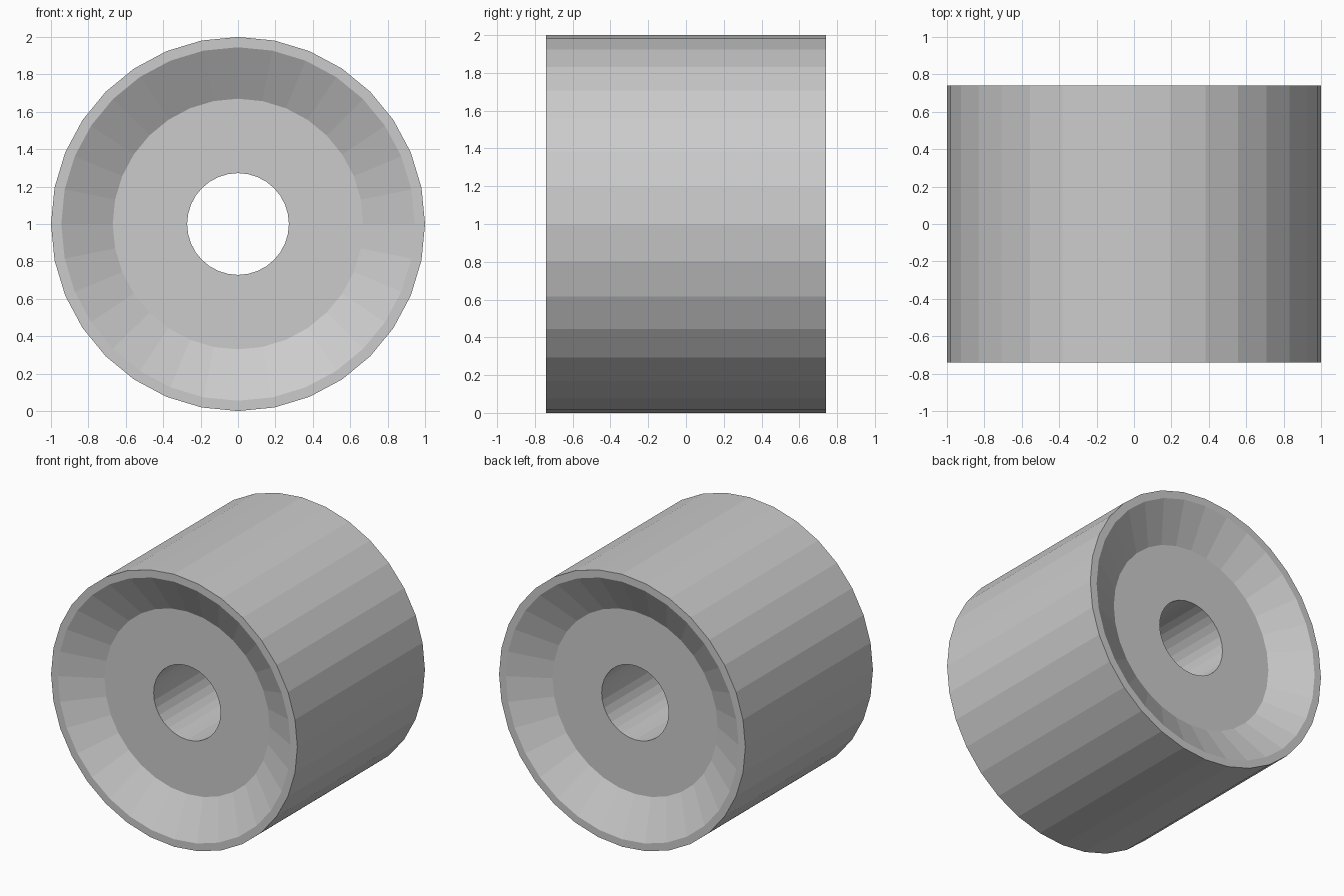
import bpy, bmesh, math

cube = bpy.data.objects.get("Cube")
if cube:
    bpy.data.objects.remove(cube, do_unlink=True)

SIDES = 32
HALF_WIDTH = 0.74
RECESS = 0.15

grey = bpy.data.materials.new("light_grey")
grey.use_nodes = True
colour = (0.6, 0.6, 0.6, 1)
grey.diffuse_color = colour
grey.node_tree.nodes["Principled BSDF"].inputs["Base Color"].default_value = colour

# Half profile as (radius, y): outer edge, rim, dished wall, bore
half = [(1.0, HALF_WIDTH), (0.945, HALF_WIDTH),
        (0.67, HALF_WIDTH - RECESS), (0.272, HALF_WIDTH - RECESS)]
profile = half + [(r, -y) for r, y in reversed(half)]

# Roller: closed profile turned around the y axis
bm = bmesh.new()
rings = []
for r, y in profile:
    ring = []
    for i in range(SIDES):
        a = 2 * math.pi * i / SIDES
        ring.append(bm.verts.new((r * math.cos(a), y, 1 + r * math.sin(a))))
    rings.append(ring)
for k, ring in enumerate(rings):
    following = rings[(k + 1) % len(rings)]
    for i in range(SIDES):
        j = (i + 1) % SIDES
        bm.faces.new((ring[i], ring[j], following[j], following[i]))
bmesh.ops.recalc_face_normals(bm, faces=bm.faces)

mesh = bpy.data.meshes.new("roller")
bm.to_mesh(mesh)
bm.free()
mesh.materials.append(grey)
roller = bpy.data.objects.new("roller", mesh)
bpy.context.collection.objects.link(roller)
